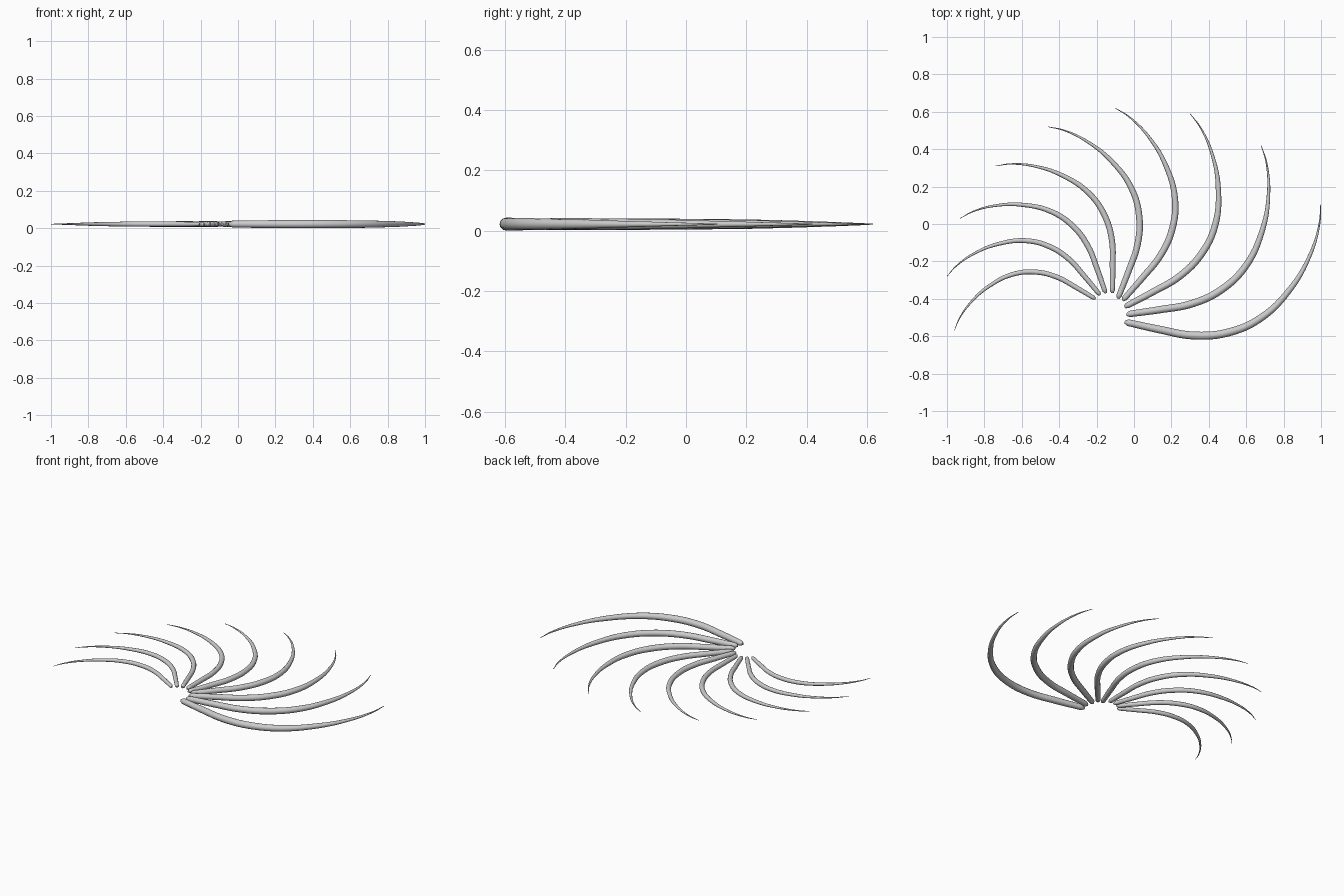
import bpy
import math
from mathutils import Vector

cube = bpy.data.objects.get("Cube")
if cube:
    bpy.data.objects.remove(cube, do_unlink=True)

grey = bpy.data.materials.new("plain_grey")
grey.use_nodes = True
colour = (0.6, 0.6, 0.6, 1)
grey.diffuse_color = colour
grey.node_tree.nodes["Principled BSDF"].inputs["Base Color"].default_value = colour

# One curved spine on a unit chord: along, sideways, relative thickness
SPINE = [(0, 0, 0.38), (0.012, -0.01, 0.84), (0.112, -0.104, 0.96),
         (0.231, -0.207, 1), (0.366, -0.272, 1), (0.52, -0.291, 0.92),
         (0.692, -0.25, 0.73), (0.839, -0.171, 0.46), (0.95, -0.072, 0.22),
         (1, 0, 0.08)]
THICKNESS = 0.0174
MID_HEIGHT = 0.022

# Root and tip of every spine, fanning clockwise from the right
ENDS = [((-0.205, -0.40), (-0.96, -0.57)), ((-0.18, -0.38), (-1.0, -0.28)),
        ((-0.15, -0.37), (-0.93, 0.03)), ((-0.115, -0.37), (-0.74, 0.31)),
        ((-0.085, -0.40), (-0.46, 0.52)), ((-0.06, -0.41), (-0.10, 0.62)),
        ((-0.05, -0.445), (0.30, 0.59)), ((-0.04, -0.485), (0.68, 0.42)),
        ((-0.05, -0.525), (0.998, 0.105))]


def make_spine(name, root, tip):
    """Tapered round tube laid along the shared path from root to tip."""
    curve = bpy.data.curves.new(name, "CURVE")
    curve.dimensions = "3D"
    curve.bevel_depth = THICKNESS
    curve.bevel_resolution = 4
    curve.resolution_u = 6
    curve.use_fill_caps = True
    spline = curve.splines.new("BEZIER")
    spline.radius_interpolation = "LINEAR"
    spline.bezier_points.add(len(SPINE) - 1)
    for point, (along, side, radius) in zip(spline.bezier_points, SPINE):
        point.co = (along, side, 0)
        point.radius = radius
        point.handle_left_type = point.handle_right_type = "AUTO"
    curve.materials.append(grey)
    obj = bpy.data.objects.new(name, curve)
    bpy.context.collection.objects.link(obj)

    chord = Vector(tip) - Vector(root)
    obj.location = (root[0], root[1], MID_HEIGHT)
    obj.rotation_euler.z = math.atan2(chord.y, chord.x)
    obj.scale = (chord.length,) * 3

    bpy.ops.object.select_all(action="DESELECT")
    obj.select_set(True)
    bpy.context.view_layer.objects.active = obj
    bpy.ops.object.convert(target="MESH")
    bpy.ops.object.shade_smooth_by_angle(angle=math.radians(50))


for number, (root, tip) in enumerate(ENDS, 1):
    make_spine(f"curved_spine_{number}", root, tip)
